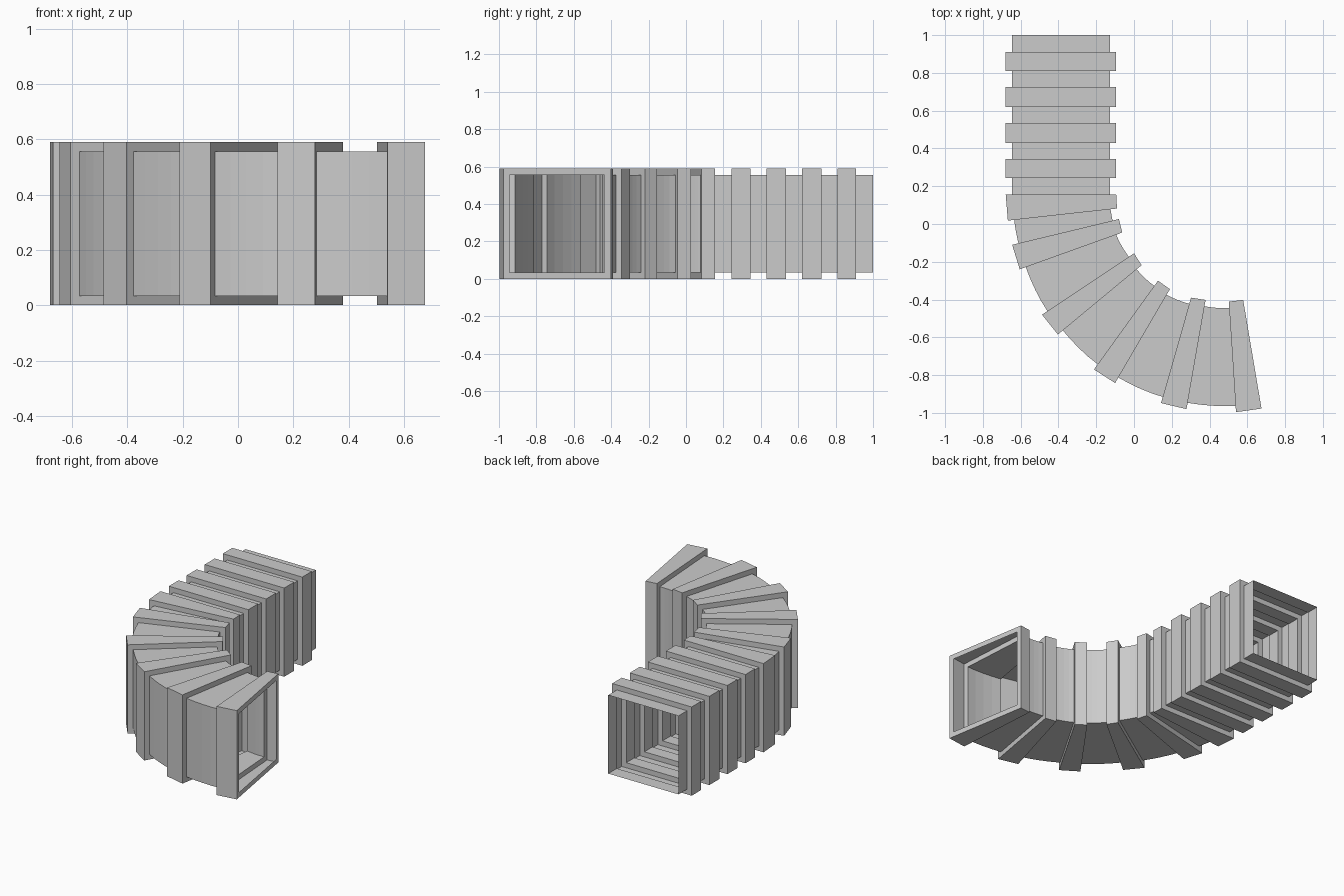
import bpy, bmesh
from mathutils import Vector

if "Cube" in bpy.data.objects:
    bpy.data.objects.remove(bpy.data.objects["Cube"])

TOP, STEP = 0.59, 0.034      # full band height, corrugation depth

# Raised bands in plan: (start outer, start inner), (end outer, end inner)
bands = []
for y0, y1 in ((0.91, 0.81), (0.725, 0.62), (0.535, 0.43), (0.345, 0.243)):
    bands.append((((-0.679, y0), (-0.094, y0)), ((-0.679, y1), (-0.094, y1))))
bands += [
    (((-0.679, 0.155), (-0.094, 0.155)), ((-0.668, 0.018), (-0.090, 0.082))),
    (((-0.645, -0.110), (-0.080, 0.026)), ((-0.605, -0.240), (-0.062, -0.045))),
    (((-0.487, -0.480), (0.000, -0.155)), ((-0.403, -0.585), (0.040, -0.218))),
    (((-0.212, -0.770), (0.127, -0.300)), ((-0.100, -0.842), (0.190, -0.345))),
    (((0.143, -0.948), (0.302, -0.390)), ((0.278, -0.980), (0.379, -0.402))),
    (((0.540, -0.996), (0.502, -0.411)), ((0.675, -0.977), (0.578, -0.402))),
]

bm = bmesh.new()


def ring(outer, inner, low):
    z0, z1 = low, TOP - low
    return [bm.verts.new((p.x, p.y, z)) for p, z in
            ((outer, z0), (inner, z0), (inner, z1), (outer, z1))]


def narrow(section):
    """Shrink a band section to the groove size."""
    o, i = (Vector(p) for p in section)
    d = (i - o).normalized() * STEP
    return o + d, i - d


def curve(p0, p1, t0, t1, t):
    """Smooth path leaving and arriving along the given directions."""
    k = (p1 - p0).length
    return (p0 * (2*t**3 - 3*t**2 + 1) + t0 * k * (t**3 - 2*t**2 + t)
            + p1 * (3*t**2 - 2*t**3) + t1 * k * (t**3 - t**2))


def heading(section):
    d = (section[1] - section[0]).normalized()
    return Vector((d.y, -d.x))


# Open back end, then alternate bands and grooves
rings = [ring(Vector((-0.645, 1)), Vector((-0.128, 1)), STEP)]
for n, (start, end) in enumerate(bands):
    rings.append(ring(*narrow(start), STEP))
    for s in (start, end):
        rings.append(ring(Vector(s[0]), Vector(s[1]), 0))
    a = narrow(end)
    rings.append(ring(*a, STEP))
    # Bent grooves get intermediate sections
    if 4 <= n < len(bands) - 1:
        b = narrow(bands[n + 1][0])
        for t in (0.25, 0.5, 0.75):
            rings.append(ring(*(curve(a[k], b[k], heading(a), heading(b), t)
                                for k in (0, 1)), STEP))

# Skin the rings into one thin corrugated wall
for a, b in zip(rings, rings[1:]):
    for k in range(4):
        m = (k + 1) % 4
        bm.faces.new((a[k], a[m], b[m], b[k]))
bmesh.ops.recalc_face_normals(bm, faces=bm.faces)
# Make sure the first groove's underside faces outward
bm.faces.ensure_lookup_table()
bm.normal_update()
if bm.faces[0].normal.z > 0:
    bmesh.ops.reverse_faces(bm, faces=bm.faces)

mesh = bpy.data.meshes.new("corrugated_duct")
bm.to_mesh(mesh)
bm.free()
duct = bpy.data.objects.new("corrugated_duct", mesh)
bpy.context.collection.objects.link(duct)
